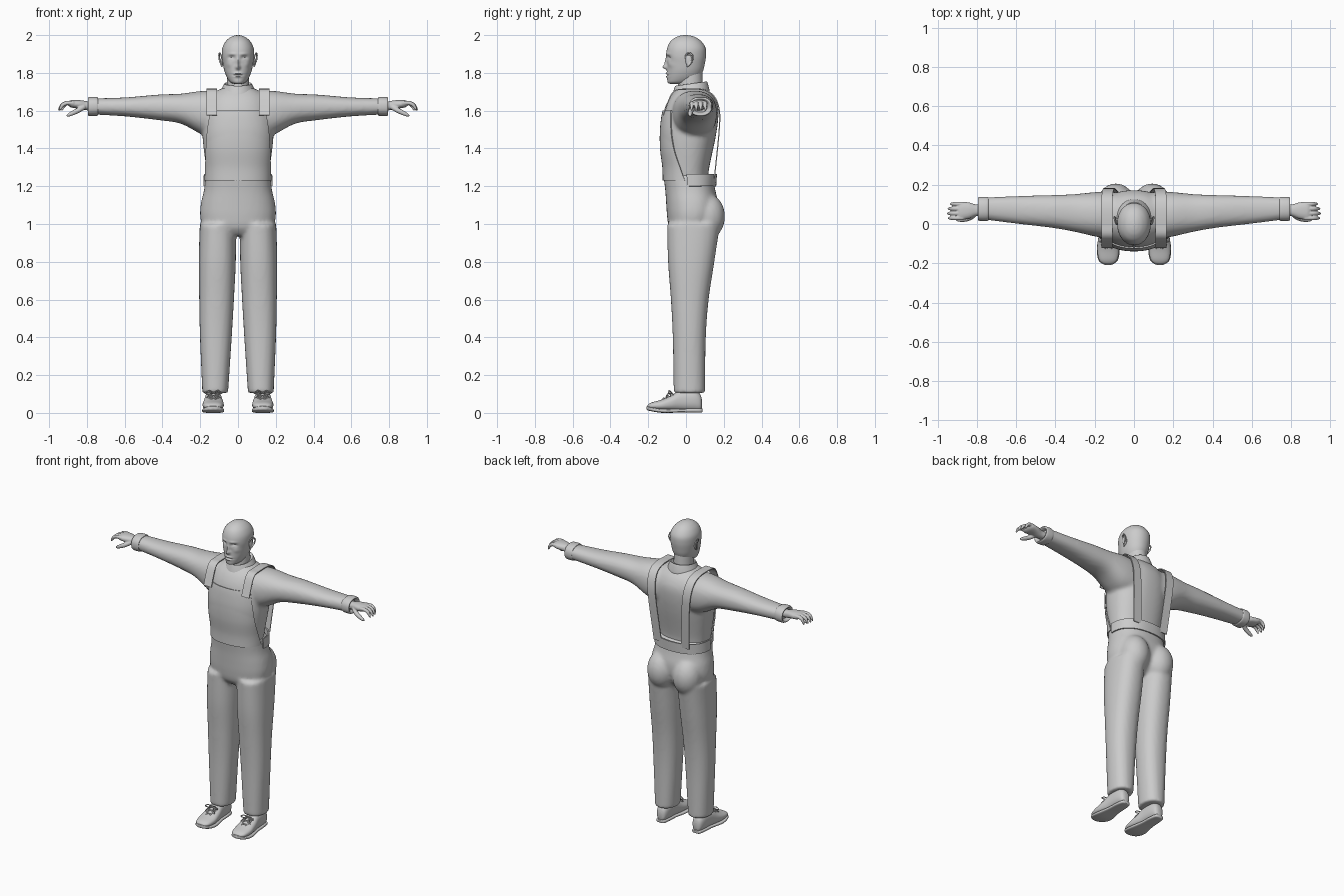
import bpy, bmesh, math
from mathutils import Vector

if "Cube" in bpy.data.objects:
    bpy.data.objects.remove(bpy.data.objects["Cube"], do_unlink=True)

grey = bpy.data.materials.new("plain grey")
grey.use_nodes = True
grey.diffuse_color = (0.6, 0.6, 0.6, 1)
grey.node_tree.nodes["Principled BSDF"].inputs["Base Color"].default_value = grey.diffuse_color

SIDES = {"left": 1, "right": -1}
FRONT, BACK = -90, 90


def sample(rows, count):
    """Smooth interpolation through rows of numbers."""
    out = []
    last = len(rows) - 1
    for step in range(count):
        along = step / (count - 1) * last
        i = min(int(along), last - 1)
        f = along - i
        near = [rows[max(0, min(last, i + d))] for d in (-1, 0, 1, 2)]
        out.append([b + f * (c - a + f * (2 * a - 5 * b + 4 * c - d + f * (3 * (b - c) + d - a))) / 2
                    for a, b, c, d in zip(*near)])
    return out


def bridge(bm, rings, closed=True):
    for ring, following in zip(rings, rings[1:]):
        for j in range(len(ring) - (not closed)):
            k = (j + 1) % len(ring)
            bm.faces.new((ring[j], ring[k], following[k], following[j]))
    if closed:
        bm.faces.new(rings[0])
        bm.faces.new(rings[-1])


def loft(bm, rows, axis="z", middle=(0, 0), side=1, count=40, segs=48, power=2.3, facing=None):
    """Rows: position, half width, low, high; open sheets add a half angle around facing."""
    rings = []
    for step, (t, width, low, high, *spread) in enumerate(sample(rows, count)):
        centre = middle[0] + (middle[1] - middle[0]) * step / (count - 1)
        ring = []
        for j in range(segs):
            angle = math.tau * j / segs
            if spread:
                angle = math.radians(facing + spread[0] * (2 * j / (segs - 1) - 1))
            c, s = math.cos(angle), math.sin(angle)
            a = centre + width * math.copysign(abs(c) ** (2 / power), c)
            b = (low + high) / 2 + (high - low) / 2 * math.copysign(abs(s) ** (2 / power), s)
            x, y, z = {"z": (a, b, t), "x": (t, a, b), "y": (a, t, b)}[axis]
            ring.append(bm.verts.new((side * x, y, z)))
        rings.append(ring)
    bridge(bm, rings, closed=facing is None)


def tube(bm, points, radius, side=1, taper=0.0, count=16, segs=10):
    """Round tube through points, narrowing towards its far end."""
    path = [Vector(p) for p in sample(points, count)]
    rings = []
    for i, p in enumerate(path):
        along = path[min(i + 1, count - 1)] - path[max(i - 1, 0)]
        ref = Vector((0, 1, 0)) if abs(along.y) < along.length / 2 else Vector((0, 0, 1))
        u = along.cross(ref).normalized()
        v = along.cross(u).normalized()
        r = radius * (1 - taper * (i / (count - 1)) ** 4)
        ring = []
        for j in range(segs):
            angle = math.tau * j / segs
            q = p + r * (math.cos(angle) * u + math.sin(angle) * v)
            ring.append(bm.verts.new((side * q.x, q.y, q.z)))
        rings.append(ring)
    bridge(bm, rings)


def ball(bm, centre, radii):
    made = bmesh.ops.create_uvsphere(bm, u_segments=24, v_segments=16, radius=1)
    for v in made["verts"]:
        v.co = Vector(p + r * c for p, r, c in zip(centre, radii, v.co))


def finish(name, bm, voxel=0, wrap=None, thick=0):
    bmesh.ops.recalc_face_normals(bm, faces=bm.faces)
    mesh = bpy.data.meshes.new(name)
    bm.to_mesh(mesh)
    bm.free()
    mesh.materials.append(grey)
    ob = bpy.data.objects.new(name, mesh)
    bpy.context.collection.objects.link(ob)
    bpy.ops.object.select_all(action="DESELECT")
    bpy.context.view_layer.objects.active = ob
    ob.select_set(True)
    bpy.ops.object.shade_smooth_by_angle(angle=math.radians(50))
    if voxel:
        blend = ob.modifiers.new("blend", "REMESH")
        blend.mode, blend.voxel_size, blend.use_smooth_shade = "VOXEL", voxel, True
        soften = ob.modifiers.new("soften", "SMOOTH")
        soften.factor, soften.iterations = 0.5, 5
    if wrap:
        rest = ob.modifiers.new("rest on cloth", "SHRINKWRAP")
        rest.target, rest.wrap_mode, rest.offset = wrap, "OUTSIDE", 0.005
    if thick:
        cloth = ob.modifiers.new("cloth", "SOLIDIFY")
        cloth.thickness, cloth.offset = thick, 0
        crisp = ob.modifiers.new("crisp edges", "EDGE_SPLIT")
        crisp.split_angle = math.radians(50)
    return ob


# Trousers: hips, seat and two legs blended together
bm = bmesh.new()
loft(bm, [(.94, .11, -.06, .1), (.98, .18, -.09, .14), (1.04, .2, -.1, .165), (1.11, .196, -.105, .17),
          (1.18, .18, -.11, .155), (1.26, .17, -.12, .14)])
for side in SIDES.values():
    loft(bm, [(.105, .068, -.065, .1), (.4, .084, -.07, .105), (.6, .092, -.08, .12), (.8, .098, -.095, .15),
              (1, .096, -.1, .18)], middle=(.121, .106), side=side)
    ball(bm, (side * .092, .112, 1.04), (.092, .095, .12))
finish("trousers", bm, voxel=.011)

# Shirt: torso and sleeves blended together
bm = bmesh.new()
loft(bm, [(1.2, .155, -.1, .12), (1.28, .166, -.11, .12), (1.45, .187, -.13, .155), (1.55, .185, -.125, .17),
          (1.62, .17, -.11, .17), (1.67, .15, -.085, .15), (1.7, .12, -.06, .125), (1.725, .07, -.04, .1)])
for side in SIDES.values():
    loft(bm, [(.06, .12, 1.45, 1.7), (.18, .115, 1.47, 1.705), (.3, .096, 1.53, 1.69), (.42, .083, 1.55, 1.685),
              (.6, .07, 1.57, 1.67), (.775, .055, 1.58, 1.665)], "x", middle=(.04, .08), side=side)
shirt = finish("shirt", bm, voxel=.011)

# Bib with its sides tapering towards the straps
bm = bmesh.new()
loft(bm, [(1.23, .174, -.12, .14, 85), (1.3, .176, -.122, .14, 75), (1.4, .184, -.134, .14, 64),
          (1.5, .186, -.134, .16, 56), (1.6, .18, -.12, .17, 50)], facing=FRONT)
finish("bib", bm, wrap=shirt, thick=.007)

# Raised waistband at the back
bm = bmesh.new()
loft(bm, [(1.2, .18, -.11, .156, 95), (1.265, .177, -.12, .16, 95)], count=6, facing=BACK)
finish("waistband", bm, thick=.008)

# Straps over the shoulders and down the back, drawing closer at the waist
strap_path = sample([(-.12, 1.575), (-.07, 1.695), (0, 1.713), (.09, 1.71), (.145, 1.68), (.175, 1.61),
                     (.176, 1.5), (.15, 1.24)], 50)
for tag, side in SIDES.items():
    bm = bmesh.new()
    rows = []
    for y, z in strap_path:
        inner = .11 - .15 * max(y, 0) * (1.7 - z)
        if y > 0:
            inner -= .06 * max(1.7 - z, 0)
        rows.append([bm.verts.new((side * (inner + .056 * j / 6), y, z)) for j in range(7)])
    bridge(bm, rows, closed=False)
    finish(tag + "_strap", bm, wrap=shirt, thick=.006)

# Folded collar, lower at the front
bm = bmesh.new()
loft(bm, [(1.665, .1, -.075, .125), (1.69, .098, -.074, .125), (1.735, .076, -.06, .114),
          (1.742, .07, -.056, .108), (1.735, .064, -.052, .1)], count=20, power=2)
for v in bm.verts:
    v.co.z += .14 * (v.co.y - .02)
finish("collar", bm)

# Neck
bm = bmesh.new()
loft(bm, [(1.68, .06, -.045, .09), (1.84, .056, -.04, .085)], power=2, count=8)
finish("neck", bm)

# Head, with the face pushed in and out by soft bumps
bm = bmesh.new()
loft(bm, [(1.742, .02, -.085, 0), (1.75, .04, -.097, .03), (1.775, .058, -.1, .07), (1.81, .072, -.1, .09),
          (1.85, .08, -.1, .1), (1.89, .085, -.105, .106), (1.93, .083, -.1, .104), (1.963, .068, -.085, .085),
          (1.985, .046, -.06, .058), (1.996, .024, -.034, .03), (2, .005, -.01, .006)],
     count=80, segs=112, power=2.1)
face = [("socket", .034, 1.88, .017, .011, .014), ("eye", .034, 1.875, .01, .006, -.006),
        ("brow", .03, 1.9, .02, .006, -.005), ("bridge", 0, 1.85, .008, .024, -.013),
        ("nose tip", 0, 1.83, .012, .011, -.018), ("upper lip", 0, 1.797, .02, .005, -.008),
        ("mouth", 0, 1.789, .024, .003, .006), ("lower lip", 0, 1.78, .018, .005, -.007),
        ("cheek", .05, 1.845, .016, .016, -.005)]
for v in bm.verts:
    if v.co.y < 0:
        v.co.y += sum(push * math.exp(-((abs(v.co.x) - x) / wide) ** 2 - ((v.co.z - z) / tall) ** 2)
                      for feature, x, z, wide, tall, push in face)
finish("head", bm)

for tag, side in SIDES.items():
    # Ear: a rim curve around a shallow bowl
    bm = bmesh.new()
    ball(bm, (side * .084, .014, 1.866), (.008, .018, .03))
    tube(bm, [(.08, 0, 1.87), (.09, 0, 1.895), (.098, .02, 1.905), (.1, .036, 1.885), (.094, .028, 1.855),
              (.084, .005, 1.833)], .005, side, count=30)
    finish(tag + "_ear", bm, voxel=.003)

    # Turned cuff
    bm = bmesh.new()
    loft(bm, [(.74, .058, 1.577, 1.668), (.75, .061, 1.572, 1.673), (.78, .061, 1.571, 1.673),
              (.793, .058, 1.574, 1.67), (.793, .05, 1.582, 1.662), (.775, .036, 1.592, 1.652)],
         "x", middle=(.077, .077), side=side)
    finish(tag + "_cuff", bm)

    # Hand: palm, four drooping fingers and a thumb
    bm = bmesh.new()
    loft(bm, [(.76, .029, 1.6, 1.645), (.8, .029, 1.602, 1.65), (.84, .041, 1.61, 1.656), (.88, .046, 1.616, 1.656),
              (.897, .037, 1.625, 1.65)], "x", middle=(.071, .066), side=side)
    for finger in range(4):
        y = .03 + .024 * finger
        reach = .08 - .004 * (finger - 1) ** 2
        tube(bm, [(.87, y, 1.64), (.87 + reach / 2, y, 1.64), (.87 + reach * .8, y, 1.627),
                  (.87 + reach, y, 1.6)], .0115, side, taper=.7)
    tube(bm, [(.815, .045, 1.62), (.845, .028, 1.602), (.88, .022, 1.585), (.907, .022, 1.572)], .014, side, taper=.7)
    finish(tag + "_hand", bm, voxel=.0035)

    # Shoe upper and sole
    bm = bmesh.new()
    loft(bm, [(.084, .015, .025, .07), (.074, .03, .012, .1), (.04, .04, .01, .125), (-.03, .045, .01, .12),
              (-.08, .052, .01, .092), (-.13, .056, .012, .07), (-.18, .047, .018, .056), (-.2, .028, .024, .045),
              (-.204, .012, .028, .038)], "y", middle=(.13, .132), side=side)
    finish(tag + "_shoe", bm)
    bm = bmesh.new()
    loft(bm, [(.088, .015, .006, .022), (.078, .03, .002, .024), (.03, .039, .002, .024), (-.03, .042, .002, .022),
              (-.12, .058, 0, .022), (-.18, .051, .008, .03), (-.203, .028, .014, .036), (-.209, .01, .018, .034)],
         "y", middle=(.13, .132), side=side, power=3.5)
    finish(tag + "_sole", bm)

    # Laces: crossing strands with a small bow
    bm = bmesh.new()
    knot = Vector((.13, -.075, .105))
    for flip in SIDES.values():
        for strand in range(3):
            mid = knot + strand * Vector((0, -.022, -.013))
            across = Vector((flip * .028, -.009, -.004))
            drop = Vector((0, 0, .014))
            tube(bm, [mid - across - drop, mid, mid + across - drop], .003, side)
        loop = [(0, 0, 0), (.024, -.014, .013), (.045, -.016, .001), (.028, -.01, -.005), (0, 0, 0)]
        tail = [(0, 0, 0), (.02, -.022, -.005), (.035, -.032, -.025)]
        for shape in (loop, tail):
            tube(bm, [knot + Vector((flip * x, y, z)) for x, y, z in shape], .003, side)
    finish(tag + "_laces", bm)
